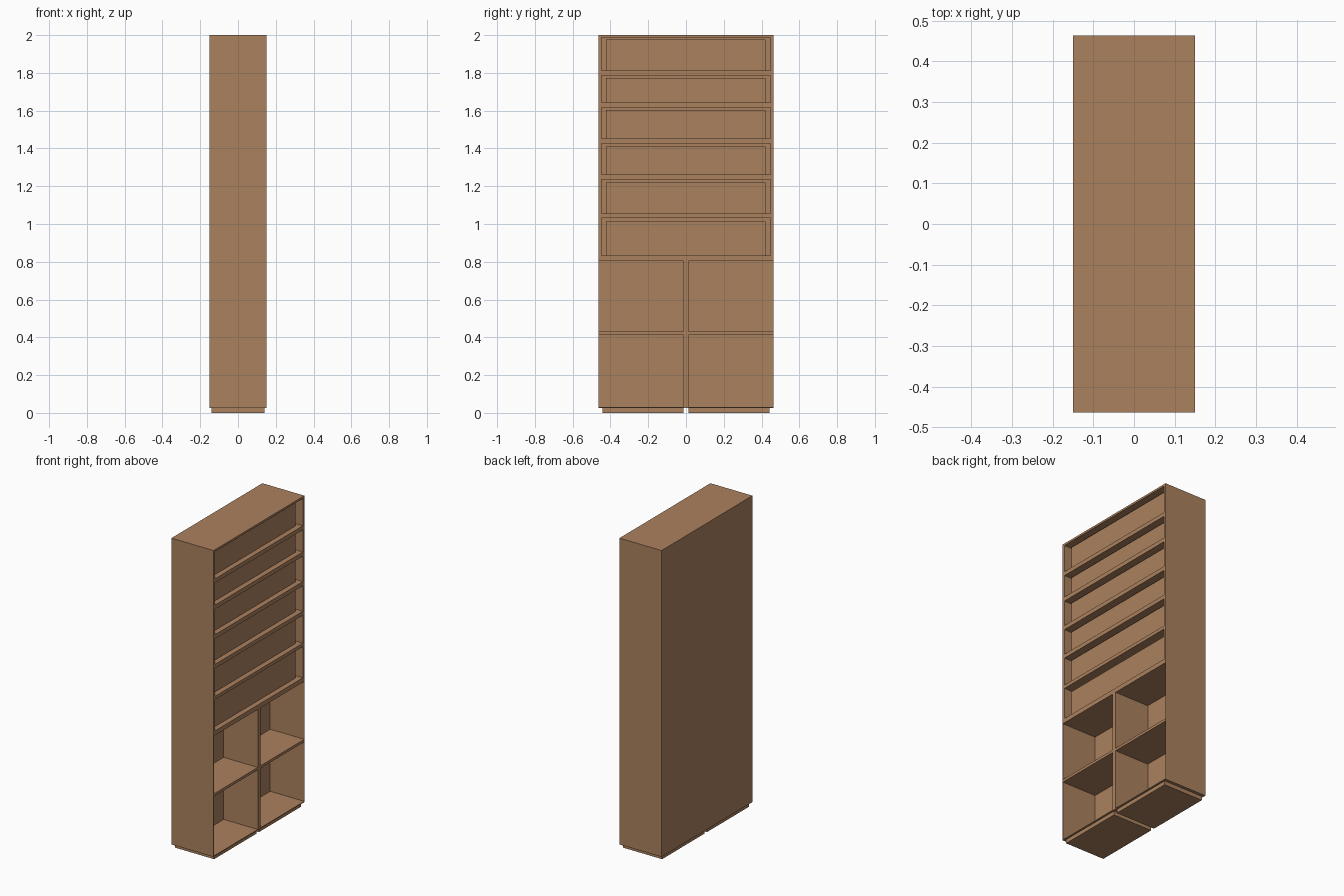
import bpy
import bmesh

if "Cube" in bpy.data.objects:
    bpy.data.objects.remove(bpy.data.objects["Cube"])

wood = bpy.data.materials.new("brown wood")
wood.diffuse_color = (0.41, 0.22, 0.112, 1)
wood.use_nodes = True
wood.node_tree.nodes["Principled BSDF"].inputs["Base Color"].default_value = wood.diffuse_color

FRONT, BACK = 0.15, -0.15      # the open side faces +x
INNER = -0.093                 # back wall of the compartments
HALF = 0.463                   # half width along y


def box(name, x0, x1, y0, y1, z0, z1):
    bm = bmesh.new()
    bmesh.ops.create_cube(bm, size=1)
    for v in bm.verts:
        v.co.x = x1 if v.co.x > 0 else x0
        v.co.y = y1 if v.co.y > 0 else y0
        v.co.z = z1 if v.co.z > 0 else z0
    me = bpy.data.meshes.new(name)
    bm.to_mesh(me)
    bm.free()
    me.materials.append(wood)
    ob = bpy.data.objects.new(name, me)
    bpy.context.collection.objects.link(ob)
    return ob


# back wall
box("back_wall", BACK, INNER, -HALF, HALF, 0.025, 2.0)

# side walls: thick above, thin beside the lower cubbies; plinths below
for s, side in ((-1, "left"), (1, "right")):
    def mirrored(name, x0, x1, a, b, z0, z1):
        box(side + "_" + name, x0, x1, min(s * a, s * b), max(s * a, s * b), z0, z1)
    mirrored("upper_side", INNER, FRONT, 0.447, HALF, 0.803, 2.0)
    mirrored("lower_side", INNER, FRONT, HALF - 0.002, HALF, 0.025, 0.803)
    mirrored("plinth", -0.14, 0.14, 0.013, 0.443, 0.0, 0.025)

# lower cubbies: floor, middle shelf and divider
box("bottom_board", INNER, FRONT, -HALF, HALF, 0.025, 0.03)
box("cubby_shelf", INNER, FRONT, -HALF + 0.002, HALF - 0.002, 0.413, 0.43)
box("cubby_divider", INNER, FRONT, -0.013, 0.013, 0.03, 0.803)

# upper rows: (floor, ceiling, top of the row of contents)
rows = [(0.832, 1.033, 1.013), (1.055, 1.235, 1.221), (1.261, 1.425, 1.411),
        (1.452, 1.616, 1.604), (1.643, 1.786, 1.774), (1.812, 1.987, 1.976)]
below = 0.803
for i, (floor, ceiling, top) in enumerate(rows):
    box(f"shelf_{i + 1}", INNER, FRONT, -0.447, 0.447, below, floor)
    box(f"shelf_contents_{i + 1}", INNER, FRONT - 0.034, -0.423, 0.421, floor, top)
    below = ceiling
box("top_board", INNER, FRONT, -0.447, 0.447, below, 2.0)
